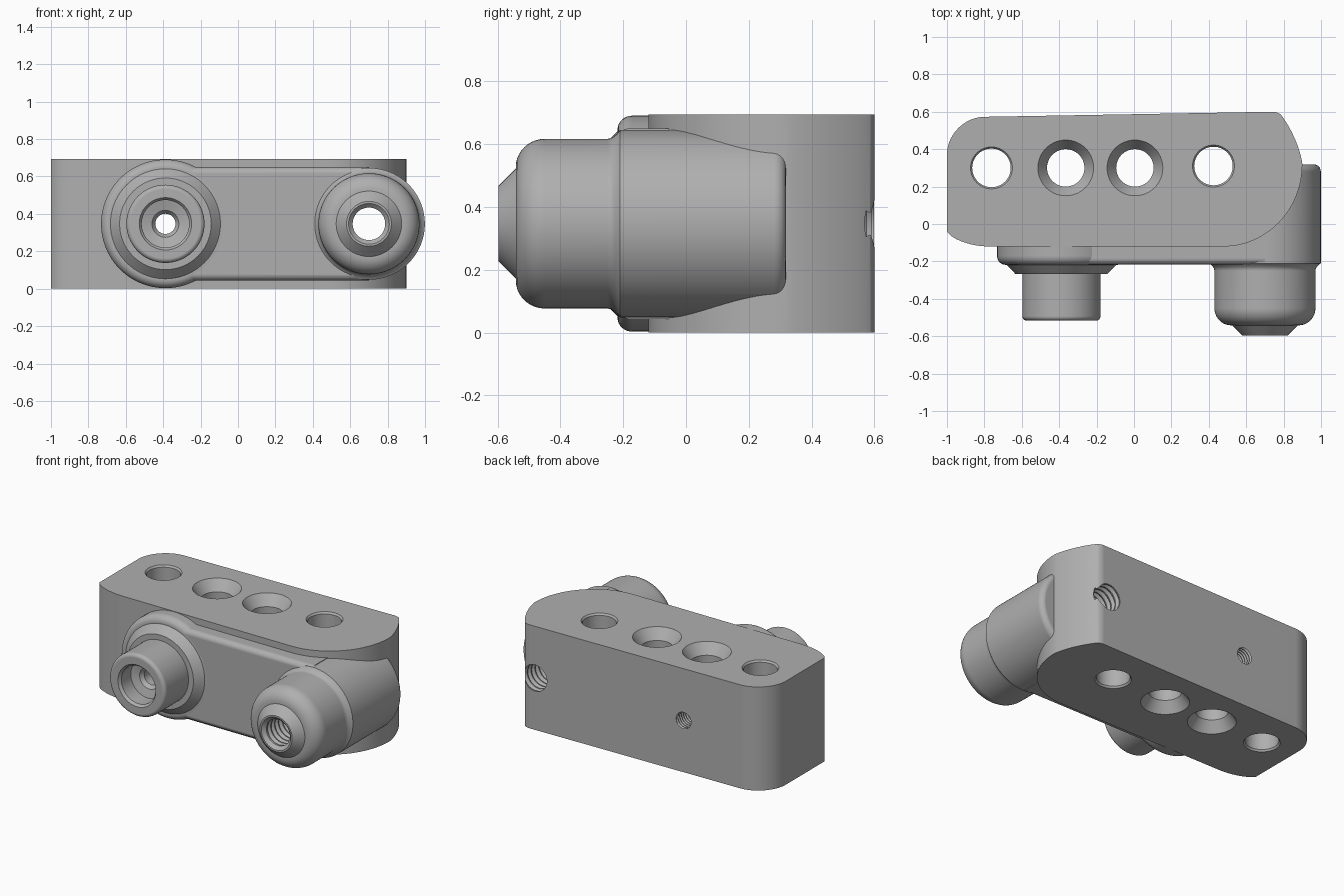
import bpy, bmesh, math
from mathutils import Vector

cube = bpy.data.objects.get("Cube")
if cube:
    bpy.data.objects.remove(cube)

grey = bpy.data.materials.new("metal_grey")
grey.use_nodes = True
colour = (0.43, 0.43, 0.43, 1)
grey.diffuse_color = colour
grey.node_tree.nodes["Principled BSDF"].inputs["Base Color"].default_value = colour

H = 0.694          # block height
MID = H / 2        # height of the horizontal axes
PORT_X, BOSS_X = -0.388, 0.7


def finish(name, bm):
    bmesh.ops.recalc_face_normals(bm, faces=bm.faces)
    mesh = bpy.data.meshes.new(name)
    bm.to_mesh(mesh)
    bm.free()
    mesh.materials.append(grey)
    obj = bpy.data.objects.new(name, mesh)
    bpy.context.collection.objects.link(obj)
    return obj


def corner(a, c, b, n=12, k=0.55):
    """Rounded corner from a to b, pulled towards c."""
    a, b, c = Vector(a), Vector(b), Vector(c)
    p, q = a.lerp(c, k), b.lerp(c, k)
    pts = []
    for i in range(n + 1):
        t = i / n
        s = 1 - t
        pts.append(tuple(a * s**3 + p * 3 * s * s * t + q * 3 * s * t * t + b * t**3))
    return pts


def lathe(name, profile, centre, axis="Y", n=72):
    """Solid of revolution; profile holds (radius, position along axis)."""
    bm = bmesh.new()
    rings = []
    for r, d in profile:
        ring = []
        for i in range(n):
            a = math.tau * i / n
            u, v = r * math.cos(a), r * math.sin(a)
            co = (centre[0] + u, d, centre[1] + v) if axis == "Y" else (centre[0] + u, centre[1] + v, d)
            ring.append(bm.verts.new(co))
        rings.append(ring)
    for lo, hi in zip(rings, rings[1:]):
        for i in range(n):
            j = (i + 1) % n
            bm.faces.new((lo[i], lo[j], hi[j], hi[i]))
    bm.faces.new(rings[0])
    bm.faces.new(rings[-1])
    return finish(name, bm)


def thread(start, end, inner, outer, pitch):
    """Zigzag profile for a threaded bore."""
    count = round((end - start) / pitch)
    pts = []
    for i in range(count):
        y = start + i * pitch
        pts += [(inner, y), (inner, y + pitch * 0.2), (outer, y + pitch * 0.6)]
    return pts + [(inner, end)]


def combine(target, tool, operation):
    mod = target.modifiers.new("combine", "BOOLEAN")
    mod.operation = operation
    mod.solver = "EXACT"
    mod.object = tool
    bpy.context.view_layer.objects.active = target
    bpy.ops.object.modifier_apply(modifier=mod.name)
    bpy.data.objects.remove(tool)


# Main block: rounded outline extruded upwards
outline = corner((-1, -0.04), (-0.95, -0.12), (-0.775, -0.12))
outline += corner((0.48, -0.12), (0.9, -0.12), (0.9, 0.32), 24)
outline += corner((0.9, 0.32), (0.885, 0.46), (0.785, 0.585))[1:]
outline += corner((0.785, 0.585), (0.77, 0.6), (0.74, 0.6), 4)[1:]
outline += corner((-0.8, 0.573), (-0.99, 0.57), (-1, 0.38))
bm = bmesh.new()
base = bm.faces.new([bm.verts.new((x, y, 0)) for x, y in outline])
top = bmesh.ops.extrude_face_region(bm, geom=[base])["geom"]
bmesh.ops.translate(bm, vec=(0, 0, H), verts=[g for g in top if isinstance(g, bmesh.types.BMVert)])
body = finish("manifold_block", bm)

# Raised bar joining the two bosses, with rounded front edges
bm = bmesh.new()
bmesh.ops.create_cube(bm, size=1)
for v in bm.verts:
    v.co = (PORT_X if v.co.x < 0 else BOSS_X,
            -0.217 if v.co.y < 0 else 0.1,
            MID + math.copysign(0.303, v.co.z))
front = [e for e in bm.edges if all(v.co.y < 0 for v in e.verts)
         and abs(e.verts[0].co.z - e.verts[1].co.z) < 0.01]
bmesh.ops.bevel(bm, geom=front, offset=0.035, segments=6, profile=0.5, affect="EDGES")
combine(body, finish("front_bar", bm), "UNION")

# Left port: round flange, bevelled collar and spigot
flange = [(0.295, -0.218)] + corner((0.3, -0.218), (0.344, -0.218), (0.344, -0.17), 8) + [(0.344, -0.05)]
combine(body, lathe("port_flange", flange, (PORT_X, MID), n=96), "UNION")
spigot = corner((0.185, -0.517), (0.209, -0.517), (0.209, -0.493), 6)
spigot += [(0.209, -0.268), (0.245, -0.268), (0.298, -0.214), (0.298, -0.1)]
combine(body, lathe("port_spigot", spigot, (PORT_X, MID)), "UNION")

# Right boss: stepped cylinder with rounded shoulders and a conical nose
boss = [(0.12, -0.597), (0.175, -0.542)]
boss += corner((0.18, -0.542), (0.27, -0.542), (0.27, -0.45), 10)
boss += [(0.27, -0.25)] + corner((0.27, -0.245), (0.274, -0.225), (0.299, -0.21), 5)[1:]
boss += corner((0.299, 0.28), (0.299, 0.318), (0.265, 0.318), 6)
combine(body, lathe("threaded_boss", boss, (BOSS_X, MID), n=96), "UNION")

# Vertical holes: two plain with softened rims, two countersunk at both ends
for x, y, r, rim, depth in ((-0.762, 0.3, 0.103, 0.112, 0.012),
                            (-0.365, 0.3, 0.1, 0.149, 0.07),
                            (0.005, 0.3, 0.1, 0.149, 0.07),
                            (0.425, 0.31, 0.103, 0.112, 0.012)):
    hole = [(rim, -0.05), (rim, 0), (r, depth), (r, H - depth), (rim, H), (rim, H + 0.05)]
    combine(body, lathe("vertical_hole", hole, (x, y), "Z"), "DIFFERENCE")

# Threaded bore through the right boss
bore = [(0.112, -0.65), (0.112, -0.6), (0.087, -0.575)]
bore += thread(-0.57, 0.67, 0.087, 0.102, 0.04)
combine(body, lathe("boss_bore", bore, (BOSS_X, MID), n=48), "DIFFERENCE")

# Left port bore: counterbore in front, small thread at the back
bore = [(0.14, -0.6), (0.14, -0.517), (0.127, -0.5), (0.127, -0.4), (0.072, -0.385), (0.054, -0.36)]
bore += thread(0.36, 0.64, 0.054, 0.066, 0.02)
combine(body, lathe("port_bore", bore, (PORT_X, MID), n=48), "DIFFERENCE")

# Smooth curved faces while keeping machined edges crisp
bpy.ops.object.select_all(action="DESELECT")
body.select_set(True)
bpy.context.view_layer.objects.active = body
bpy.ops.object.shade_smooth_by_angle(angle=math.radians(28))
weighted = body.modifiers.new("weighted_normals", "WEIGHTED_NORMAL")
weighted.keep_sharp = True
